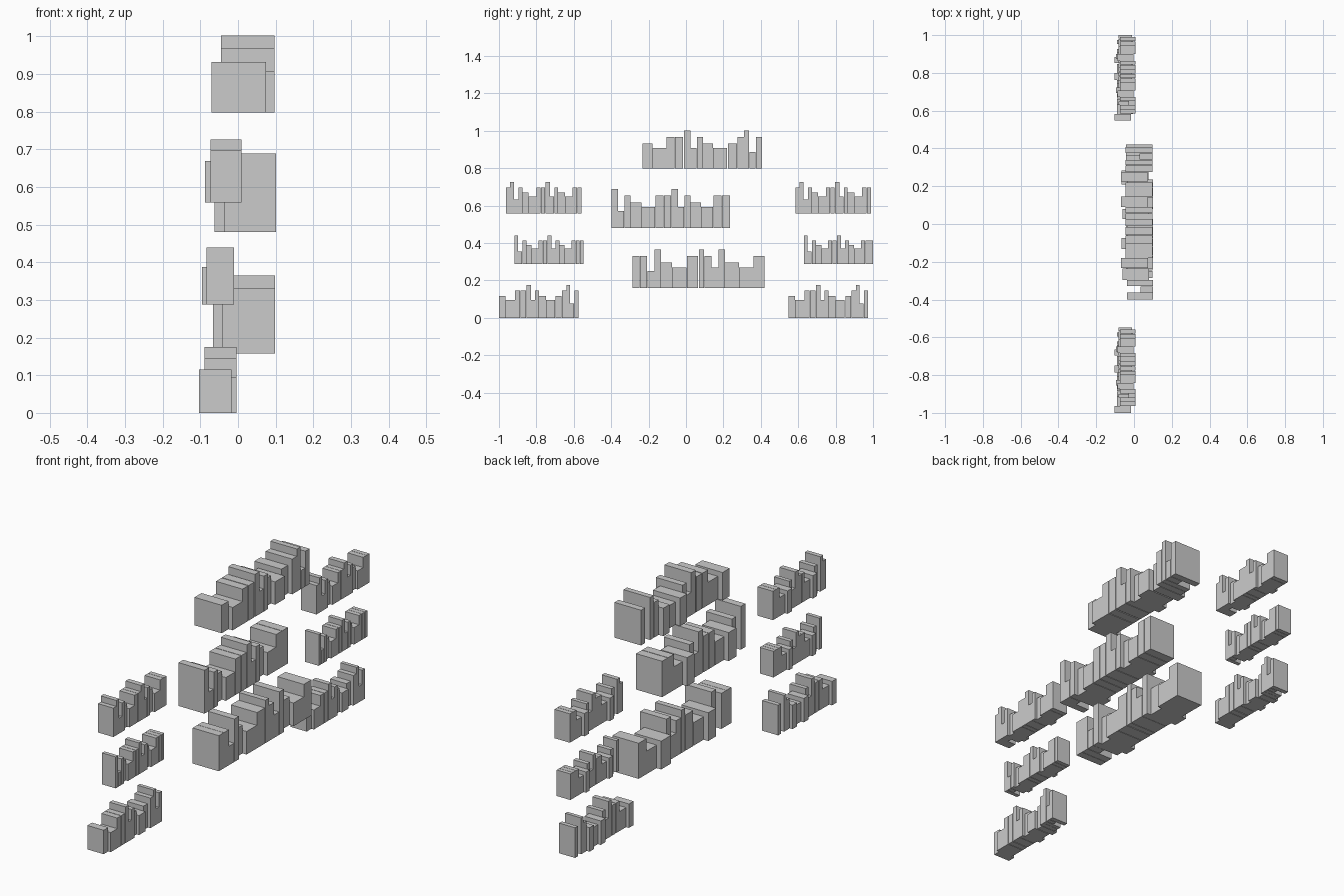
import bpy, bmesh

if "Cube" in bpy.data.objects:
    bpy.data.objects.remove(bpy.data.objects["Cube"])

# book types: back x, front x, height (full-size shelf units)
TYPES = {
    "A": (-0.070, 0.075, 0.135),
    "B": (-0.045, 0.097, 0.110),
    "C": (-0.045, 0.097, 0.170),
    "D": (-0.045, 0.097, 0.205),
    "E": (0.030, 0.097, 0.090),
}

# book order along +y with relative thickness, "_" is a gap
UPPER = "A10 B14 C8 _.7 C8 _1 D6.5 B6 _.5 C6 A10 B14 _1 A5 A4 _.5 C6.5 _.3 D5 _.5 E6 _.5 C6"
MIDDLE = "D6.5 E6 _.5 C6 A6 A5 B13 _.5 C8 _.5 C7 _.5 D6.5 B6 _.5 C6 A10 B12 _.5 C8 _.5 C8"
LOWER = "C7 _.3 C7 _.5 E7 _.2 D6.5 A11 B14.5 _.5 C11 _.7 D5 _.5 C7 B7 _.3 D6.5 A14 B14.5 C11"
SIDE_TOP = "C4 D4 E4 C4 A6 B7.5 C4 _.3 C4 _.4 D4.5 B4 _.3 C3.5 A6.5 B7.5 C4.5 _.3 C4"
SIDE_MID = "D3.5 _.3 E4 _.3 C4 A5.5 B7 C4 _.4 C4 _.4 D4 B4 _.3 C4 A5 B7 C4 _.3 C4 _.3 C3.5"


def book_row(name, seq, y0, y1, z, x0=-0.070, x1=0.097, zs=1.0):
    """One row of separate boxes fitted to the y range, x range and height scale."""
    items = [(s[0], float(s[1:])) for s in seq.split()]
    unit = (y1 - y0) / sum(w for _, w in items)
    fit = lambda v: x0 + (v + 0.070) * (x1 - x0) / 0.167
    bm = bmesh.new()
    y = y0
    for kind, w in items:
        w *= unit
        if kind != "_":
            a, b, h = TYPES[kind]
            a, b, h = fit(a), fit(b), h * zs
            box = bmesh.ops.create_cube(bm, size=1)["verts"]
            bmesh.ops.scale(bm, verts=box, vec=(b - a, w, h))
            bmesh.ops.translate(bm, verts=box, vec=((a + b) / 2, y + w / 2, z + h / 2))
        y += w
    me = bpy.data.meshes.new(name)
    bm.to_mesh(me)
    bm.free()
    ob = bpy.data.objects.new(name, me)
    bpy.context.collection.objects.link(ob)
    return ob


# large central rows
book_row("centre_books_upper", UPPER, -0.232, 0.407, 0.797)
book_row("centre_books_middle", MIDDLE, -0.399, 0.236, 0.480, -0.062, 0.101, 1.02)
book_row("centre_books_lower", LOWER, -0.286, 0.421, 0.158, -0.067, 0.098, 1.01)

# smaller rows, repeated on both sides
for side, dy in (("left", 0), ("right", 1.548)):
    book_row(side + "_books_upper", SIDE_TOP, -0.963 + dy, -0.558 + dy, 0.558, -0.088, 0.009, 0.82)
    book_row(side + "_books_middle", SIDE_MID, -0.918 + dy, -0.548 + dy, 0.288, -0.096, -0.010, 0.74)
    book_row(side + "_books_lower", UPPER, -1.0 + dy, -0.575 + dy, 0.0, -0.104, -0.004, 0.855)
